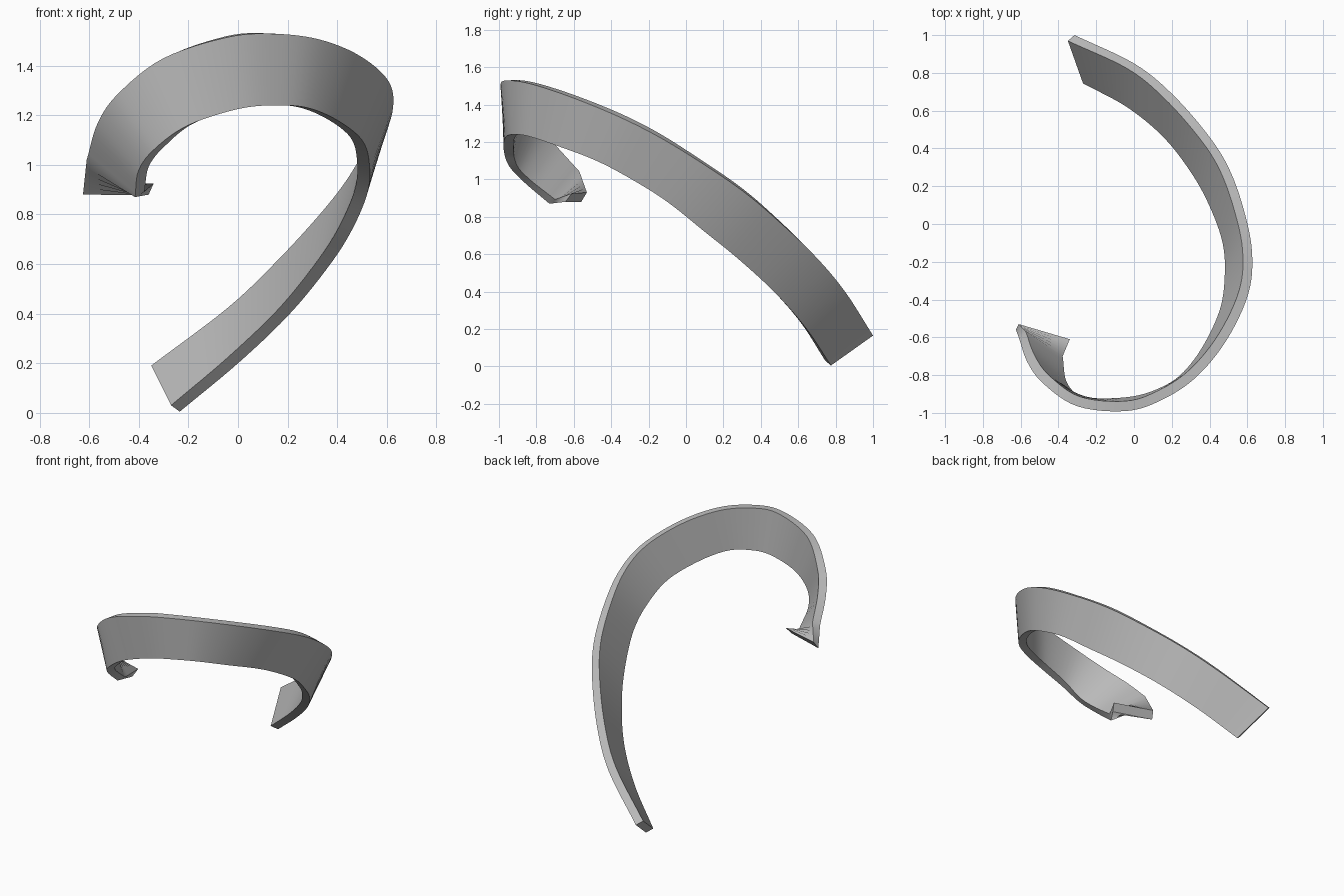
import bpy, bmesh, math
from mathutils import Vector as V

if "Cube" in bpy.data.objects:
    bpy.data.objects.remove(bpy.data.objects["Cube"])

THICK = 0.053
STEPS = 6

# outer top edge and outer bottom edge of the band at each station
STATIONS = [
    ((-.315, 1.0, .165), (-.235, .775, .005)),
    ((0, .85, .40), (0, .645, .20)),
    ((.20, .69, .59), (.20, .48, .39)),
    ((.385, .48, .79), (.35, .285, .57)),
    ((.50, .30, .94), (.45, .10, .72)),
    ((.58, .08, 1.09), (.52, -.10, .88)),
    ((.625, -.15, 1.23), (.53, -.29, 1.0)),
    ((.605, -.37, 1.34), (.50, -.48, 1.10)),
    ((.49, -.615, 1.44), (.40, -.69, 1.18)),
    ((.33, -.81, 1.505), (.28, -.84, 1.23)),
    ((.15, -.93, 1.528), (.15, -.92, 1.24)),
    ((-.04, -.99, 1.515), (0, -.965, 1.225)),
    ((-.30, -.965, 1.43), (-.20, -.975, 1.16)),
    ((-.48, -.845, 1.29), (-.33, -.945, 1.07)),
    ((-.565, -.73, 1.17), (-.40, -.86, .98)),
    ((-.61, -.60, 1.02), (-.415, -.73, .87)),
]
# twisted tip: outer top, inner top, inner bottom, outer bottom
TIP = [V(p) for p in ((-.625, -.56, .88), (-.61, -.53, .93),
                      (-.34, -.61, .925), (-.36, -.645, .88))]


def spline(points):
    """Smooth curve through the points."""
    p = [V(q) for q in points]
    p = [2 * p[0] - p[1]] + p + [2 * p[-1] - p[-2]]
    out = []
    for i in range(1, len(p) - 2):
        a, b, c, d = p[i - 1:i + 3]
        for k in range(STEPS):
            t = k / STEPS
            out.append(0.5 * (2 * b + (c - a) * t + (2 * a - 5 * b + 4 * c - d) * t * t
                              + (3 * b - a - 3 * c + d) * t ** 3))
    return out + [p[-2]]


# rectangular cross-sections along the band
top = spline([s[0] for s in STATIONS])
bottom = spline([s[1] for s in STATIONS])
rings = []
for i, (a, b) in enumerate(zip(top, bottom)):
    j, k = max(i - 1, 0), min(i + 1, len(top) - 1)
    tangent = (top[k] + bottom[k]) - (top[j] + bottom[j])
    inward = tangent.cross(a - b).normalized() * THICK
    rings.append([a, a + inward, b + inward, b])

# short twist into the tip
last = rings[-1]
for k in range(1, 6):
    rings.append([p.lerp(q, k / 5) for p, q in zip(last, TIP)])

# skin the sections and close both ends
bm = bmesh.new()
loops = [[bm.verts.new(p) for p in ring] for ring in rings]
for r, s in zip(loops, loops[1:]):
    for i in range(4):
        j = (i + 1) % 4
        bm.faces.new((r[i], r[j], s[j], s[i]))
bm.faces.new(loops[0])
bm.faces.new(loops[-1])
bmesh.ops.recalc_face_normals(bm, faces=bm.faces)
mesh = bpy.data.meshes.new("curled_band")
bm.to_mesh(mesh)
bm.free()

band = bpy.data.objects.new("curled_band", mesh)
bpy.context.collection.objects.link(band)
grey = bpy.data.materials.new("light grey")
grey.diffuse_color = (0.5, 0.5, 0.5, 1)
grey.use_nodes = True
grey.node_tree.nodes["Principled BSDF"].inputs["Base Color"].default_value = grey.diffuse_color
mesh.materials.append(grey)

bpy.context.view_layer.objects.active = band
band.select_set(True)
bpy.ops.object.shade_smooth_by_angle(angle=math.radians(30))
